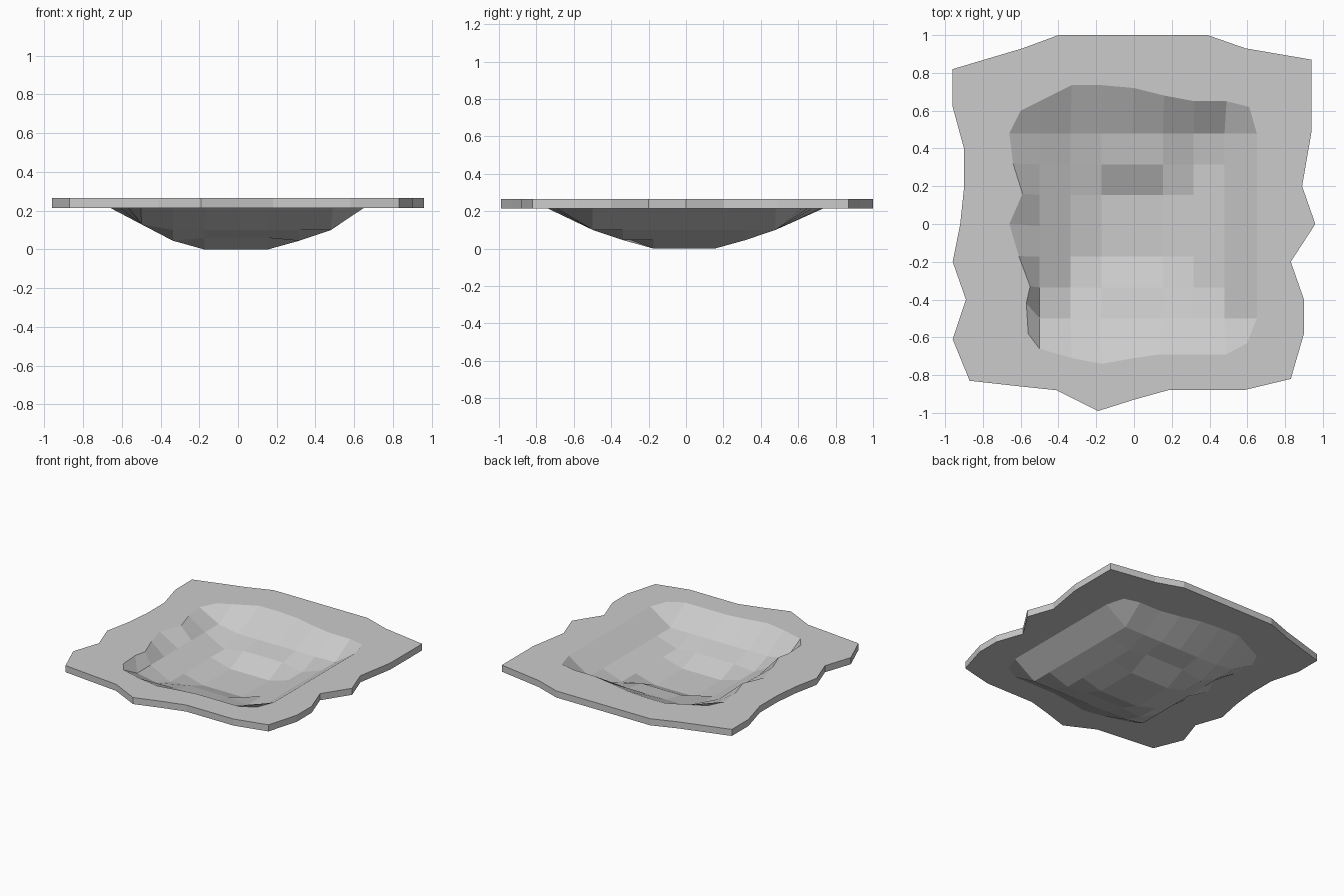
import bpy, bmesh
from mathutils import Vector
from mathutils.geometry import tessellate_polygon

if "Cube" in bpy.data.objects:
    bpy.data.objects.remove(bpy.data.objects["Cube"])

RIM_Z, THICK, STEP = 0.215, 0.05, 0.163

# ragged outer edge of the plate, counter-clockwise
OUTER = [(-.87, -.83), (-.6, -.86), (-.41, -.88), (-.19, -.99), (0, -.93), (.18, -.88),
         (.58, -.88), (.83, -.82), (.9, -.58), (.9, -.4), (.83, -.2), (.96, 0),
         (.89, .2), (.94, .49), (.94, .87), (.59, .93), (.39, 1), (-.4, 1),
         (-.59, .93), (-.96, .82), (-.96, .62), (-.9, .4), (-.9, .19), (-.92, 0),
         (-.96, -.2), (-.89, -.4), (-.96, -.61)]

# rim of the hollow, counter-clockwise from the front left corner
RIM = [(-.56, -.58), (-.5, -.66), (-.33, -.71), (-.17, -.74), (0, -.71), (.14, -.69),
       (.32, -.69), (.49, -.69), (.6, -.63), (.65, -.5), (.65, -.33), (.65, -.17),
       (.65, 0), (.65, .16), (.65, .32), (.65, .48), (.61, .62), (.49, .65),
       (.32, .65), (.16, .68), (0, .72), (-.17, .735), (-.33, .735), (-.5, .65),
       (-.6, .6), (-.66, .48), (-.64, .32), (-.59, .16), (-.66, 0), (-.61, -.17),
       (-.55, -.33), (-.57, -.42)]

# grid cells of the ring, in the same order as RIM
R = range(-4, 4)
RING = ([(i, -4) for i in R] + [(4, j) for j in R]
        + [(-i, 4) for i in R] + [(-4, -j) for j in R])


def depth(i, j):
    """Height of the stepped hollow at a grid point."""
    if abs(i) <= 1 and abs(j) == 2:
        return 0.075 if j > 0 else 0.06
    if i == -3:
        return 0.13
    return (0, 0, 0.045, 0.1)[max(abs(i), abs(j))]


def add_layer(bm, lift):
    """One skin of the crater: faceted hollow plus flat surround."""
    grid = {(i, j): bm.verts.new((i * STEP - .01, j * STEP - .01, depth(i, j) + lift))
            for i in range(-3, 4) for j in range(-3, 4)}
    for key, (x, y) in zip(RING, RIM):
        grid[key] = bm.verts.new((x, y, RIM_Z + lift))
    for i in R:
        for j in R:
            bm.faces.new([grid[i, j], grid[i + 1, j], grid[i + 1, j + 1], grid[i, j + 1]])
    outer = [bm.verts.new((x, y, RIM_Z + lift)) for x, y in OUTER]
    rim = [grid[k] for k in RING]
    pts = outer + rim
    loops = [[Vector((v.co.x, v.co.y, 0)) for v in loop] for loop in (outer, rim)]
    for tri in tessellate_polygon(loops):
        bm.faces.new([pts[k] for k in tri])
    return outer


# crater plate: two skins joined by the outer wall
bm = bmesh.new()
low, high = add_layer(bm, 0), add_layer(bm, THICK)
for k in range(len(OUTER)):
    n = (k + 1) % len(OUTER)
    bm.faces.new([low[k], low[n], high[n], high[k]])
bmesh.ops.recalc_face_normals(bm, faces=bm.faces)
mesh = bpy.data.meshes.new("crater_plate")
bm.to_mesh(mesh)
bm.free()
bpy.context.collection.objects.link(bpy.data.objects.new("crater_plate", mesh))
